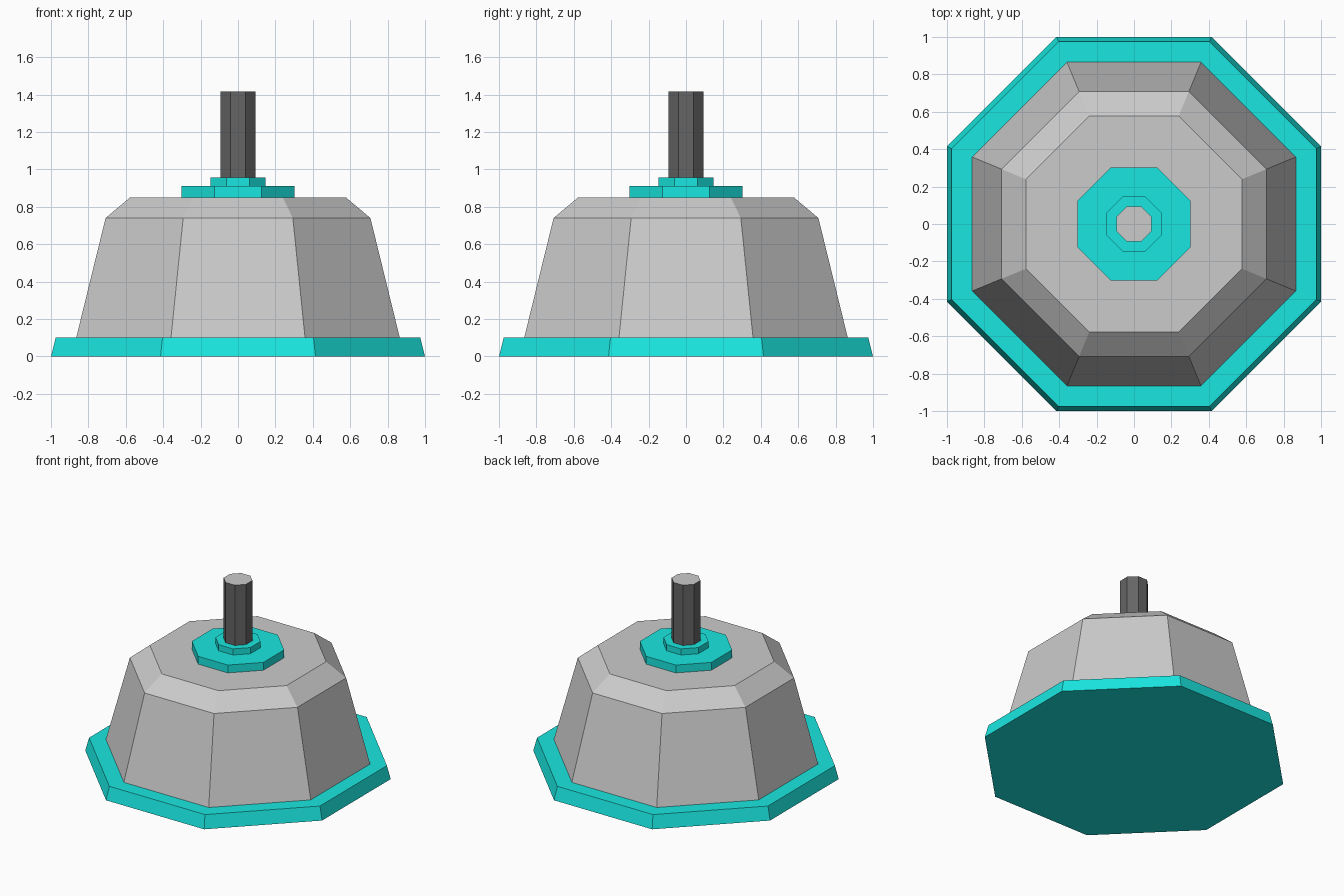
import bpy, bmesh, math

if "Cube" in bpy.data.objects:
    bpy.data.objects.remove(bpy.data.objects["Cube"])

SIDES = 8


def material(name, color):
    m = bpy.data.materials.new(name)
    m.diffuse_color = (*color, 1)
    m.use_nodes = True
    m.node_tree.nodes["Principled BSDF"].inputs["Base Color"].default_value = m.diffuse_color
    return m


def octagon_stack(name, rings, side_mat=None, top_mat=None):
    """Closed octagonal solid through (flat-to-centre distance, z) rings."""
    bm = bmesh.new()
    loops = []
    for apothem, z in rings:
        r = apothem / math.cos(math.pi / SIDES)
        angles = [(i + 0.5) * 2 * math.pi / SIDES for i in range(SIDES)]
        loops.append([bm.verts.new((r * math.cos(a), r * math.sin(a), z)) for a in angles])
    for low, high in zip(loops, loops[1:]):
        for i in range(SIDES):
            j = (i + 1) % SIDES
            bm.faces.new((low[i], low[j], high[j], high[i]))
    bm.faces.new(loops[0][::-1])
    top = bm.faces.new(loops[-1])
    if top_mat:
        top.material_index = 1
    mesh = bpy.data.meshes.new(name)
    for m in (side_mat, top_mat):
        if m:
            mesh.materials.append(m)
    bm.to_mesh(mesh)
    bm.free()
    obj = bpy.data.objects.new(name, mesh)
    bpy.context.collection.objects.link(obj)
    return obj


teal = material("teal", (0.01, 0.8, 0.75))
dark = material("dark_grey", (0.13, 0.13, 0.13))
grey = material("light_grey", (0.8, 0.8, 0.8))

# Flared base plate
octagon_stack("base_plate", [(1.0, 0), (0.975, 0.10)], teal)
# Tapered body with chamfered shoulder
octagon_stack("body", [(0.865, 0.10), (0.708, 0.74), (0.577, 0.85)])
# Stepped collar around the shaft
octagon_stack("collar_lower", [(0.302, 0.85), (0.302, 0.91)], teal)
octagon_stack("collar_upper", [(0.147, 0.91), (0.147, 0.957)], teal)
# Shaft with dark sides and a light end
octagon_stack("shaft", [(0.094, 0.957), (0.094, 1.417)], dark, grey)
